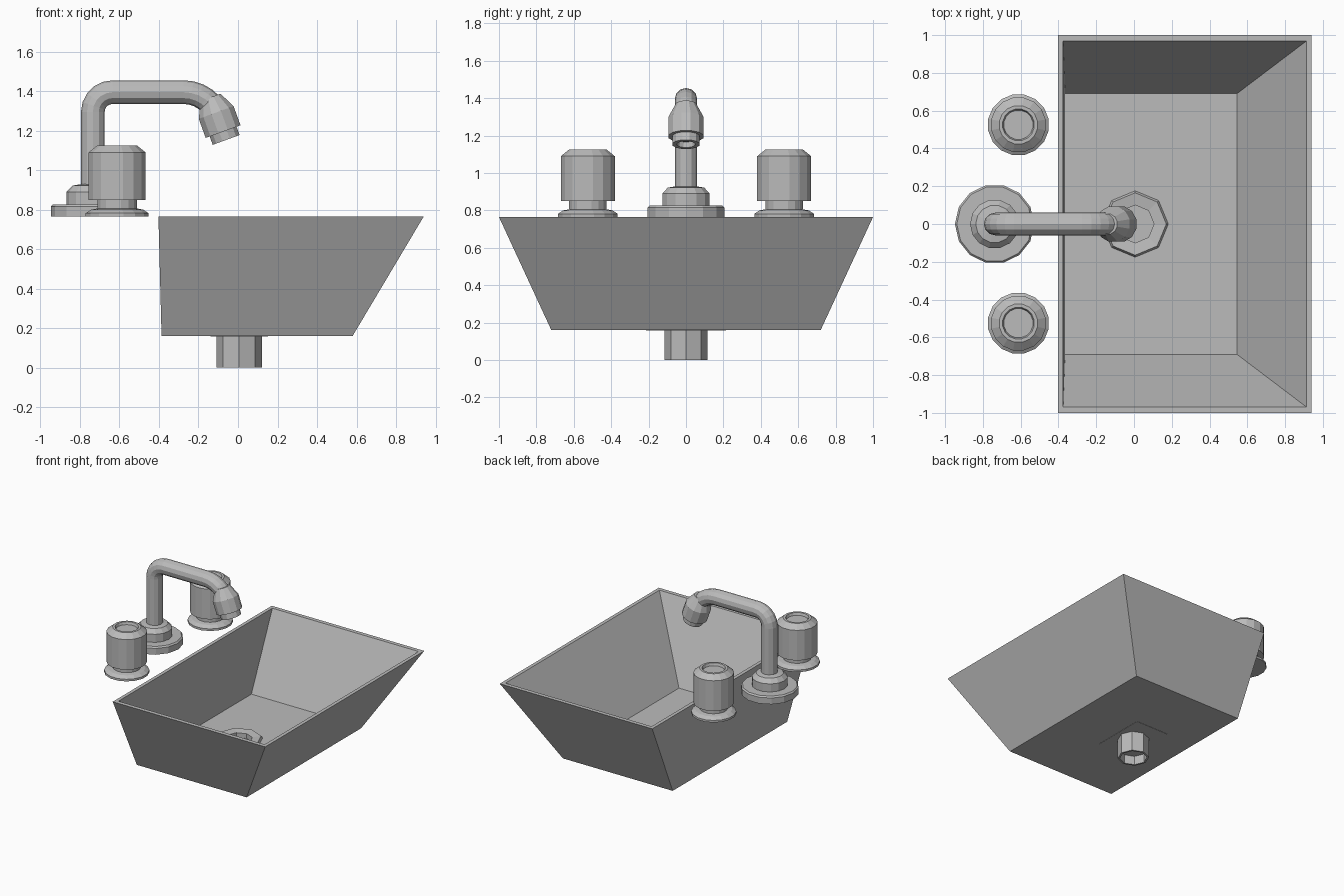
import bpy, bmesh, math
from mathutils import Matrix, Vector

if "Cube" in bpy.data.objects:
    bpy.data.objects.remove(bpy.data.objects["Cube"])

grey = bpy.data.materials.new("plain grey")
grey.diffuse_color = (0.5, 0.5, 0.5, 1)
grey.use_nodes = True
grey.node_tree.nodes["Principled BSDF"].inputs["Base Color"].default_value = grey.diffuse_color


def finish(name, bm):
    bmesh.ops.remove_doubles(bm, verts=bm.verts, dist=1e-5)
    bmesh.ops.recalc_face_normals(bm, faces=bm.faces)
    me = bpy.data.meshes.new(name)
    bm.to_mesh(me)
    bm.free()
    me.materials.append(grey)
    ob = bpy.data.objects.new(name, me)
    bpy.context.collection.objects.link(ob)
    return ob


def loft(name, rings, closed=False):
    """Skin a list of point rings; cap the ends unless the loft closes on itself."""
    bm = bmesh.new()
    vs = [[bm.verts.new(p) for p in r] for r in rings]
    n = len(vs[0])
    pairs = list(zip(vs, vs[1:])) + ([(vs[-1], vs[0])] if closed else [])
    for a, b in pairs:
        for i in range(n):
            j = (i + 1) % n
            bm.faces.new((a[i], a[j], b[j], b[i]))
    if not closed:
        bm.faces.new(vs[0])
        bm.faces.new(vs[-1])
    return finish(name, bm)


def lathe(name, profile, sides, matrix, phase=0.0):
    rings = []
    for r, z in profile:
        rings.append([matrix @ Vector((r * math.cos(phase + k * math.tau / sides),
                                       r * math.sin(phase + k * math.tau / sides), z))
                      for k in range(sides)])
    return loft(name, rings)


def rect(x0, x1, y, z):
    return [(x0, -y, z), (x1, -y, z), (x1, y, z), (x0, y, z)]


# Basin: sloped tub with a thin wall
basin = loft("basin", [rect(-0.365, 0.545, 0.69, 0.19), rect(-0.375, 0.912, 0.968, 0.765),
                       rect(-0.403, 0.94, 1.0, 0.765), rect(-0.387, 0.58, 0.72, 0.16)])

# Drain hole through the basin floor
cx = 0.006
cutter = lathe("drain_hole_cutter", [(0.108, 0.1), (0.108, 0.3)], 8,
               Matrix.Translation((cx, 0, 0)))
cutter.hide_render = True
cutter.hide_set(True)
mod = basin.modifiers.new("drain_hole", 'BOOLEAN')
mod.operation = 'DIFFERENCE'
mod.solver = 'EXACT'
mod.object = cutter

# Drain: lip ring, pipe and a stopper plate inside
lathe("drain", [(0.1, 0.10), (0.1, 0.2), (0.165, 0.208), (0.177, 0.188), (0.115, 0.188),
                (0.115, 0.0), (0.1, 0.0), (0.1, 0.07)], 8, Matrix.Translation((cx, 0, 0)))

# Flush plate around the pipe under the basin
loft("drain_plate", [rect(cx - 0.145, cx + 0.145, 0.215, 0.158),
                     rect(cx - 0.145, cx + 0.145, 0.215, 0.162)])

# Two tap knobs
knob = [(0.163, 0.765), (0.163, 0.782), (0.135, 0.8), (0.102, 0.806), (0.102, 0.85),
        (0.147, 0.85), (0.147, 1.09), (0.103, 1.125), (0.085, 1.125), (0.078, 1.105)]
for side, y in (("front", -0.525), ("back", 0.525)):
    lathe(side + "_tap_knob", knob, 16, Matrix.Translation((-0.612, y, 0)), math.pi / 16)

# Spout base flange
lathe("spout_base", [(0.21, 0.765), (0.21, 0.815), (0.2, 0.826), (0.13, 0.826), (0.13, 0.89),
                     (0.1, 0.922), (0.05, 0.93)], 14, Matrix.Translation((-0.738, 0, 0)))

# Spout pipe: path in the xz plane, (x, z, heading in degrees above horizontal)
path = [(-0.735, 0.9, 90)]
for a in range(0, 91, 18):
    t = math.radians(a)
    path.append((-0.635 - 0.1 * math.cos(t), 1.295 + 0.1 * math.sin(t), 90 - a))
for a in range(0, 61, 12):
    t = math.radians(a)
    path.append((-0.275 + 0.185 * math.sin(t), 1.21 + 0.185 * math.cos(t), -a))
rings = []
for x, z, h in path:
    h = math.radians(h)
    n = Vector((-math.sin(h), 0, math.cos(h)))
    rings.append([Vector((x, 0, z)) + 0.06 * (math.cos(k * math.tau / 12) * n
                  + math.sin(k * math.tau / 12) * Vector((0, 1, 0))) for k in range(12)])
loft("spout_pipe", rings)

# Nozzle: tilted, measured downwards along its own axis
tilt = Matrix.Translation((-0.06, 0, 1.153)) @ Matrix.Rotation(math.radians(-20), 4, 'Y')
lathe("nozzle", [(0.055, 0.23), (0.097, 0.148), (0.097, 0.045), (0.075, 0.045),
                 (0.075, 0.0), (0.05, 0.0), (0.045, 0.03)], 12, tilt, math.pi / 12)
